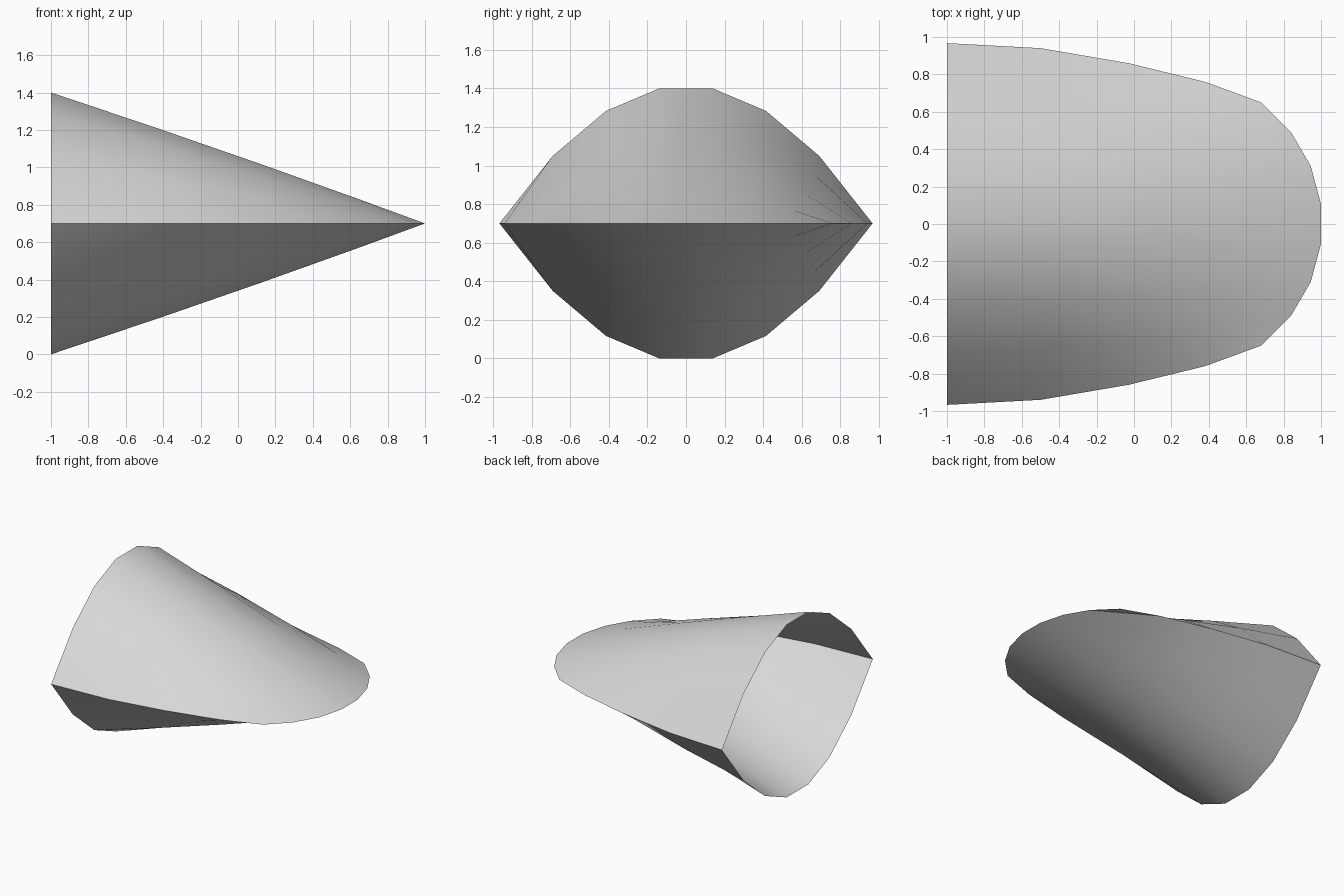
import bpy
import bmesh

cube = bpy.data.objects.get("Cube")
if cube:
    bpy.data.objects.remove(cube, do_unlink=True)

ROWS, COLS = 5, 8
RIM_Z = 0.7
MOUTH_HALF_WIDTH = 0.967
# Side rim from the mouth to the start of the rounded tip (x, y)
SIDE = [(-1, 0.967), (-0.5, 0.94), (-0.03, 0.86), (0.38, 0.76), (0.68, 0.65)]
# Half of the tip rim, from the side to the middle (x, y)
TIP = [(0.68, 0.65), (0.84, 0.49), (0.945, 0.31), (1.0, 0.105)]

grey = bpy.data.materials.new("light grey")
grey.use_nodes = True
colour = (0.68, 0.68, 0.68, 1)
grey.diffuse_color = colour
grey.node_tree.nodes["Principled BSDF"].inputs["Base Color"].default_value = colour


def shell_point(row, col, up):
    """Point of the curved patch spanning the mouth arch, side rims and tip rim."""
    u, v = row / (ROWS - 1), col / (COLS - 1)
    side = 1 - 2 * v
    sign = 1 if side > 0 else -1
    tip_x, tip_y = TIP[min(col, COLS - 1 - col)]
    # Straight ruling from mouth to tip, plus the bulge of the side rims
    (x0, y0), (x1, y1) = SIDE[0], SIDE[-1]
    bulge_x = SIDE[row][0] - (x0 + (x1 - x0) * u)
    bulge_y = SIDE[row][1] - (y0 + (y1 - y0) * u)
    x = -1 + (tip_x + 1) * u + bulge_x
    y = MOUTH_HALF_WIDTH * side * (1 - u) + sign * (tip_y * u + bulge_y * side * side)
    # The parabolic arch tapers to nothing at the tip
    arch = 4 * v * (1 - v) / (48 / 49)
    along = (x + 1) / (tip_x + 1)
    height = arch * (RIM_Z * (1 - along) + 0.04 * along * (1 - along))
    return x, y, RIM_Z + up * height


def make_shell(name, up):
    bm = bmesh.new()
    grid = [[bm.verts.new(shell_point(r, c, up)) for c in range(COLS)]
            for r in range(ROWS)]
    for r in range(ROWS - 1):
        for c in range(COLS - 1):
            face = bm.faces.new((grid[r][c], grid[r][c + 1],
                                 grid[r + 1][c + 1], grid[r + 1][c]))
            face.smooth = True
            face.normal_update()
            if face.normal.z * up < 0:
                face.normal_flip()
    mesh = bpy.data.meshes.new(name)
    bm.to_mesh(mesh)
    bm.free()
    mesh.materials.append(grey)
    shell = bpy.data.objects.new(name, mesh)
    bpy.context.collection.objects.link(shell)


# Two mirrored open shells meeting along a sharp rim
make_shell("upper_shell", 1)
make_shell("lower_shell", -1)
